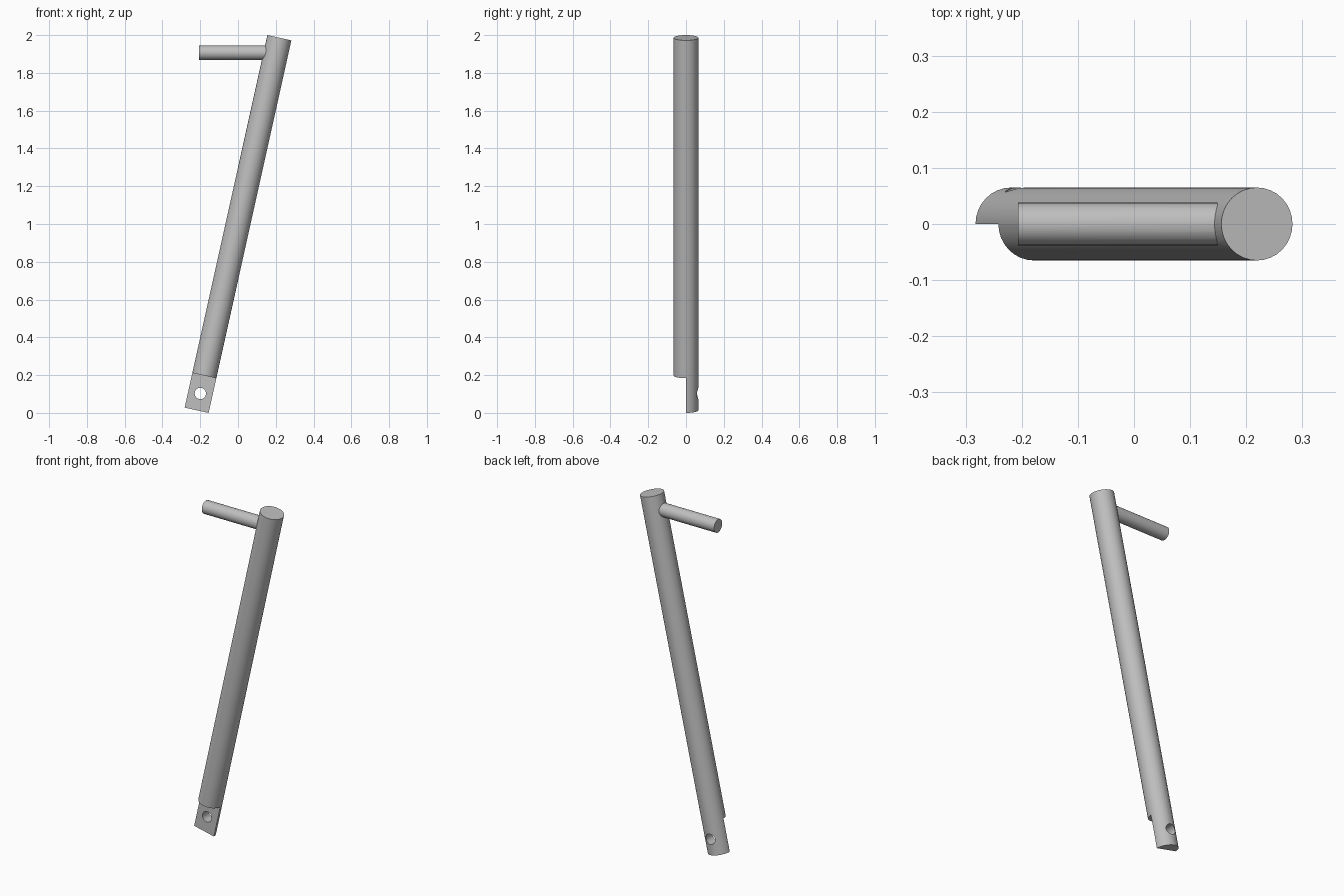
import bpy
import math
from mathutils import Matrix, Vector

if "Cube" in bpy.data.objects:
    bpy.data.objects.remove(bpy.data.objects["Cube"], do_unlink=True)

ROD_RADIUS = 0.065
FOOT = Vector((-0.219, 0, 0.014))
HEAD = Vector((0.219, 0, 1.986))
LENGTH = (HEAD - FOOT).length
TILT = math.atan2(HEAD.x - FOOT.x, HEAD.z - FOOT.z)
# Rod frame: local z runs from the foot to the head
FRAME = Matrix.Translation(FOOT) @ Matrix.Rotation(TILT, 4, "Y")

steel = bpy.data.materials.new("grey steel")
steel.use_nodes = True
GREY = (0.52, 0.52, 0.52, 1)
steel.diffuse_color = GREY
steel.node_tree.nodes["Principled BSDF"].inputs["Base Color"].default_value = GREY


def cylinder(name, start, end, radius, sides=32):
    axis = end - start
    bpy.ops.mesh.primitive_cylinder_add(vertices=sides, radius=radius, depth=axis.length)
    obj = bpy.context.object
    obj.name = name
    obj.data.transform(Matrix.Translation((start + end) / 2)
                       @ axis.to_track_quat("Z", "Y").to_matrix().to_4x4())
    obj.data.materials.append(steel)
    return obj


def boolean(target, tool, operation):
    mod = target.modifiers.new(operation.lower(), "BOOLEAN")
    mod.operation = operation
    mod.solver = "EXACT"
    mod.object = tool
    bpy.context.view_layer.objects.active = target
    bpy.ops.object.modifier_apply(modifier=mod.name)
    bpy.data.objects.remove(tool, do_unlink=True)


# Slanted main rod
rod = cylinder("lever_rod", FOOT, HEAD, ROD_RADIUS)

# Half-lap at the foot: the front half is cut away
bpy.ops.mesh.primitive_cube_add(size=1)
notch = bpy.context.object
notch.name = "notch_cutter"
notch.hide_render = True
notch.data.transform(FRAME @ Matrix.Translation((0, -0.1, 0.088))
                     @ Matrix.Diagonal((0.3, 0.2, 0.2, 1)))
boolean(rod, notch, "DIFFERENCE")

# Pivot hole through the remaining tongue
pivot = FRAME @ Vector((0, 0, 0.091))
hole = cylinder("hole_cutter", pivot - Vector((0, 0.2, 0)), pivot + Vector((0, 0.2, 0)), 0.03)
hole.hide_render = True
boolean(rod, hole, "DIFFERENCE")

# Horizontal handle joined into the rod near the head
handle = cylinder("handle", Vector((-0.207, 0, 1.907)), Vector((0.2, 0, 1.907)), 0.038)
boolean(rod, handle, "UNION")

# Smooth round sides with crisp edges
bpy.ops.object.select_all(action="DESELECT")
rod.select_set(True)
bpy.context.view_layer.objects.active = rod
bpy.ops.object.shade_smooth_by_angle(angle=math.radians(30))
